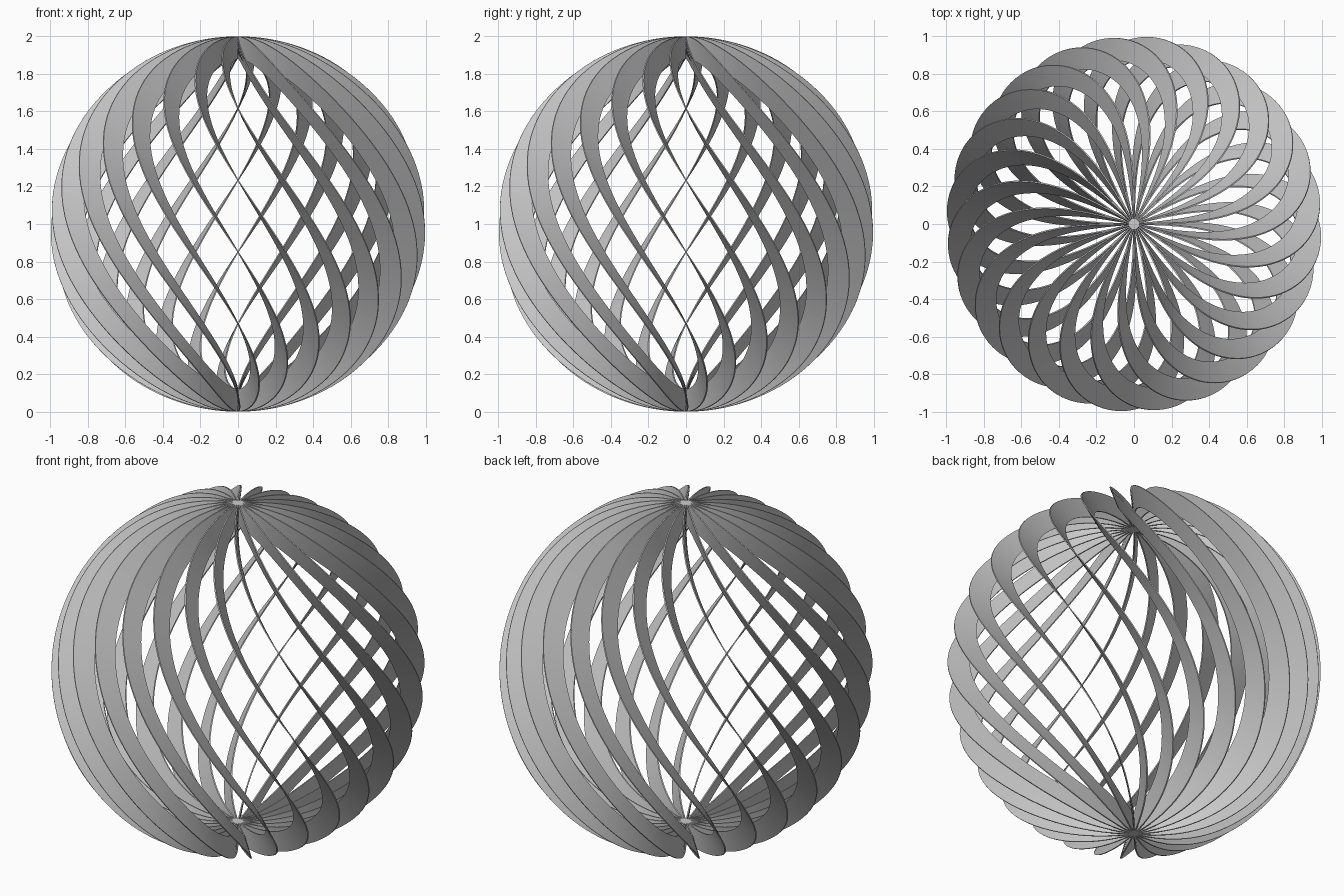
import bpy, bmesh, math
from mathutils import Matrix

if "Cube" in bpy.data.objects:
    bpy.data.objects.remove(bpy.data.objects["Cube"])

RIBBONS = 24
OUTER, INNER = 1.0, 0.88
THICK = 0.007
TWIST = math.radians(78.3)   # total turn from top pole to bottom pole
STEPS = 72


def twist(co):
    """Turn a point about the z axis in proportion to its depth below the top."""
    return Matrix.Rotation(TWIST * (OUTER - co.z) / 2, 3, 'Z') @ co


# One flat half-ring with a thin box section, swept pole to pole, then twisted
bm = bmesh.new()
section = [(OUTER, -THICK / 2), (OUTER, THICK / 2), (INNER, THICK / 2), (INNER, -THICK / 2)]
rings = []
for i in range(STEPS + 1):
    a = math.pi * i / STEPS
    rings.append([bm.verts.new((r * math.sin(a), y, r * math.cos(a))) for r, y in section])
for p, q in zip(rings, rings[1:]):
    for j in range(4):
        k = (j + 1) % 4
        bm.faces.new((p[j], p[k], q[k], q[j]))
bm.faces.new(rings[0])
bm.faces.new(rings[-1])
bmesh.ops.recalc_face_normals(bm, faces=bm.faces)
for v in bm.verts:
    v.co = twist(v.co)
mesh = bpy.data.meshes.new("ribbon")
bm.to_mesh(mesh)
bm.free()

# Ribbons repeated around the vertical axis
for n in range(RIBBONS):
    ob = bpy.data.objects.new(f"ribbon_{n + 1:02d}", mesh)
    ob.location.z = OUTER
    ob.rotation_euler.z = 2 * math.pi * n / RIBBONS
    bpy.context.collection.objects.link(ob)

# Smooth along the ribbon, crisp at its edges
first = bpy.data.objects["ribbon_01"]
bpy.context.view_layer.objects.active = first
first.select_set(True)
bpy.ops.object.shade_smooth_by_angle(angle=math.radians(40))
